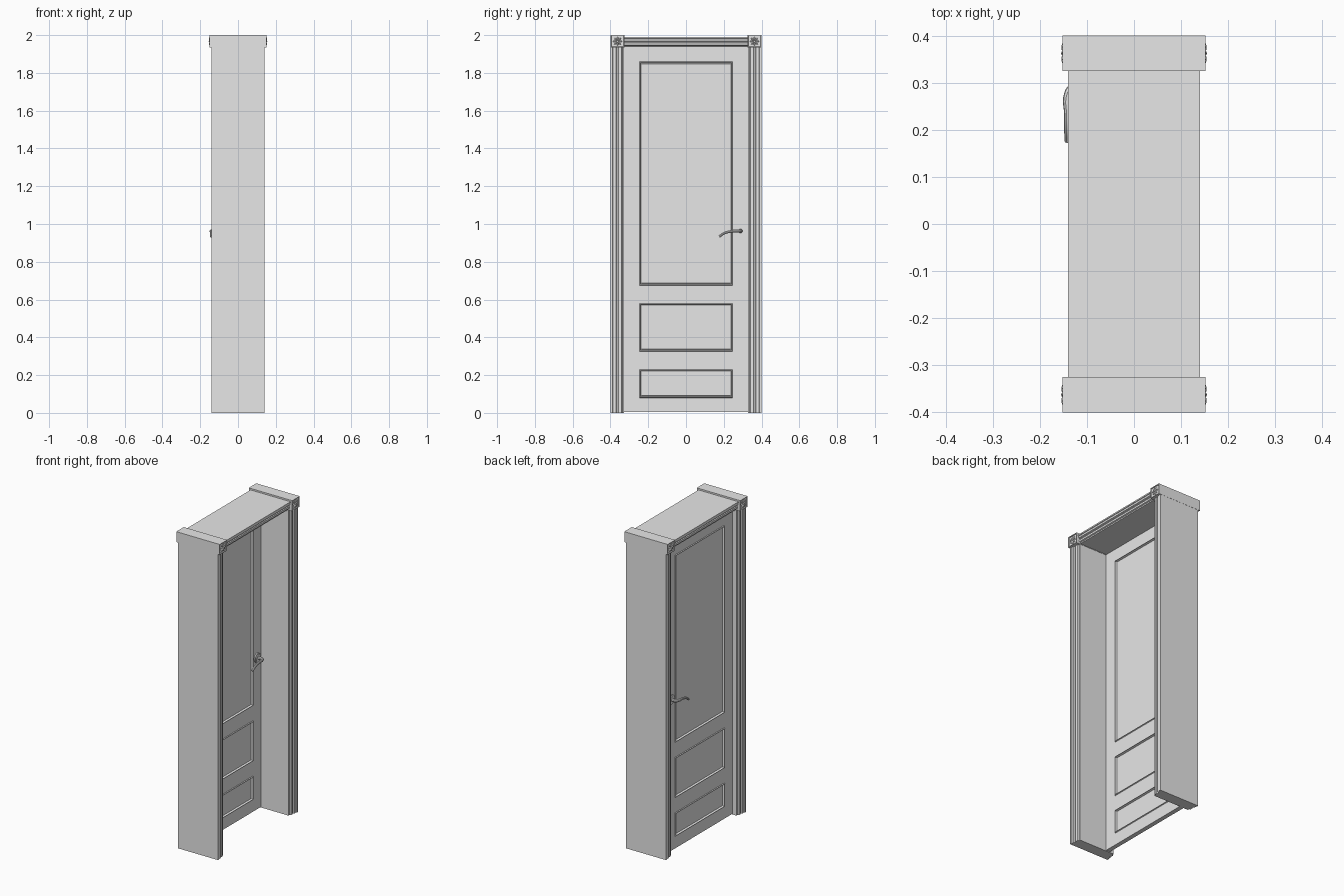
import bpy, bmesh
from math import pi, cos, sin
from mathutils import Matrix, Vector

if "Cube" in bpy.data.objects:
    bpy.data.objects.remove(bpy.data.objects["Cube"], do_unlink=True)


def material(name, value):
    m = bpy.data.materials.new(name)
    m.use_nodes = True
    colour = (value, value, value, 1)
    m.diffuse_color = colour
    m.node_tree.nodes["Principled BSDF"].inputs["Base Color"].default_value = colour
    return m


GREY = material("plain grey", 0.8)


def finish(name, bm, smooth=False):
    bmesh.ops.recalc_face_normals(bm, faces=bm.faces)
    mesh = bpy.data.meshes.new(name)
    bm.to_mesh(mesh)
    bm.free()
    mesh.materials.append(GREY)
    ob = bpy.data.objects.new(name, mesh)
    bpy.context.collection.objects.link(ob)
    if smooth:
        bpy.ops.object.select_all(action='DESELECT')
        ob.select_set(True)
        bpy.context.view_layer.objects.active = ob
        bpy.ops.object.shade_smooth_by_angle(angle=0.6)
    return ob


def add_box(bm, lo, hi):
    lo, hi = Vector(lo), Vector(hi)
    mat = Matrix.Translation((lo + hi) / 2) @ Matrix.Diagonal((*(hi - lo), 1))
    return bmesh.ops.create_cube(bm, size=1, matrix=mat)["verts"]


def prism(name, start, travel):
    """Extrude a closed outline along a vector."""
    bm = bmesh.new()
    face = bm.faces.new([bm.verts.new(p) for p in start])
    out = bmesh.ops.extrude_face_region(bm, geom=[face])["geom"]
    bmesh.ops.translate(bm, vec=travel, verts=[v for v in out if isinstance(v, bmesh.types.BMVert)])
    return finish(name, bm)


# Moulded casing section: (distance across the width, half depth)
MOULD = [(0, .124), (.010, .124), (.014, .132), (.030, .132), (.034, .127),
         (.040, .127), (.044, .136), (.059, .136), (.061, .140), (.072, .140)]
SECTION = [(t, x) for t, x in MOULD] + [(t, -x) for t, x in reversed(MOULD)]

# Jambs, left and right
INNER, CASING_BASE = .327, 1.936
for side, label in ((1, "back"), (-1, "front")):
    prism(label + "_jamb", [(x, side * (INNER + t), 0) for t, x in SECTION], (0, 0, 1.94))

# Lintel with the same moulding, slightly lower
prism("lintel", [(x, -.33, CASING_BASE + t * .75) for t, x in SECTION], (0, .66, 0))


# Corner blocks with a framed flower on each end
def disc(bm, centre, radius, thick, sides=24, top=1.0):
    mat = Matrix.Translation(centre) @ Matrix.Rotation(pi / 2, 4, 'Y')
    bmesh.ops.create_cone(bm, cap_ends=True, segments=sides, radius1=radius,
                          radius2=radius * top, depth=thick, matrix=mat)


for side, label in ((1, "back"), (-1, "front")):
    bm = bmesh.new()
    lo, hi = sorted((side * .325, side * .4))
    add_box(bm, (-.152, lo, 1.934), (.152, hi, 2))
    bm.normal_update()
    ends = [f for f in bm.faces if abs(f.normal.x) > .9]
    bmesh.ops.inset_individual(bm, faces=ends, thickness=.005, depth=0)
    bmesh.ops.inset_individual(bm, faces=ends, thickness=.003, depth=-.005)
    finish(label + "_corner_block", bm)

    bm = bmesh.new()
    for end in (1, -1):
        centre = Vector((end * .148, side * .3625, 1.967))
        for k in range(8):
            a = k * pi / 4
            mat = (Matrix.Translation(centre + Vector((0, cos(a), sin(a))) * .014)
                   @ Matrix.Rotation(a, 4, 'X') @ Matrix.Diagonal((.006, .010, .0045, 1)))
            bmesh.ops.create_uvsphere(bm, u_segments=10, v_segments=6, radius=1, matrix=mat)
        mat = Matrix.Translation(centre) @ Matrix.Diagonal((.007, .006, .006, 1))
        bmesh.ops.create_uvsphere(bm, u_segments=12, v_segments=8, radius=1, matrix=mat)
    finish(label + "_flower_ornament", bm, True)


# Door leaf: a grid of stiles and rails, with panels cut into both faces
DOOR_FRONT, DOOR_BACK = -.068, -.096
PANELS = [(.08, .23), (.325, .58), (.675, 1.86)]
HALF = .247
bm = bmesh.new()
add_box(bm, (DOOR_BACK, -.33, .004), (DOOR_FRONT, .33, 1.95))
for axis, cuts in (((0, 1, 0), (-HALF, HALF)), ((0, 0, 1), [z for p in PANELS for z in p])):
    for c in cuts:
        bmesh.ops.bisect_plane(bm, geom=bm.verts[:] + bm.edges[:] + bm.faces[:],
                               plane_co=Vector(axis) * c, plane_no=axis)
bm.normal_update()
panels = []
for f in bm.faces:
    c = f.calc_center_median()
    if abs(f.normal.x) > .9 and abs(c.y) < HALF and any(a < c.z < b for a, b in PANELS):
        panels.append(f)
for width, depth in ((.004, .005), (.003, 0), (.005, -.012), (.003, 0), (.002, .003)):
    bmesh.ops.inset_individual(bm, faces=panels, thickness=width, depth=depth)
finish("door_leaf", bm)


# Lever handles on both faces
def handle(name, face_x, out):
    y, z = .288, .963
    bm = bmesh.new()
    disc(bm, (face_x + out * .003, y, z), .030, .008)
    disc(bm, (face_x + out * .008, y, z), .022, .006)
    finish(name + "_rose", bm, True)

    curve = bpy.data.curves.new(name, 'CURVE')
    curve.dimensions = '3D'
    curve.bevel_depth = .009
    curve.bevel_resolution = 3
    curve.resolution_u = 6
    curve.use_fill_caps = True
    spline = curve.splines.new('BEZIER')
    path = [(0, 0, 0, 1.1), (.034, 0, 0, 1.1), (.044, -.014, 0, 1),
            (.045, -.055, -.003, .8), (.045, -.088, -.013, .8), (.045, -.112, -.030, .75)]
    spline.bezier_points.add(len(path) - 1)
    for p, (dx, dy, dz, r) in zip(spline.bezier_points, path):
        p.co = (face_x + out * dx, y + dy, z + dz)
        p.radius = r
        p.handle_left_type = p.handle_right_type = 'AUTO'
    temp = bpy.data.objects.new(name, curve)
    bpy.context.collection.objects.link(temp)
    bpy.context.view_layer.update()
    bm = bmesh.new()
    bm.from_mesh(temp.to_mesh())
    temp.to_mesh_clear()
    bpy.data.objects.remove(temp, do_unlink=True)
    finish(name + "_lever", bm, True)


handle("inner_handle", DOOR_FRONT, 1)
handle("outer_handle", DOOR_BACK, -1)
